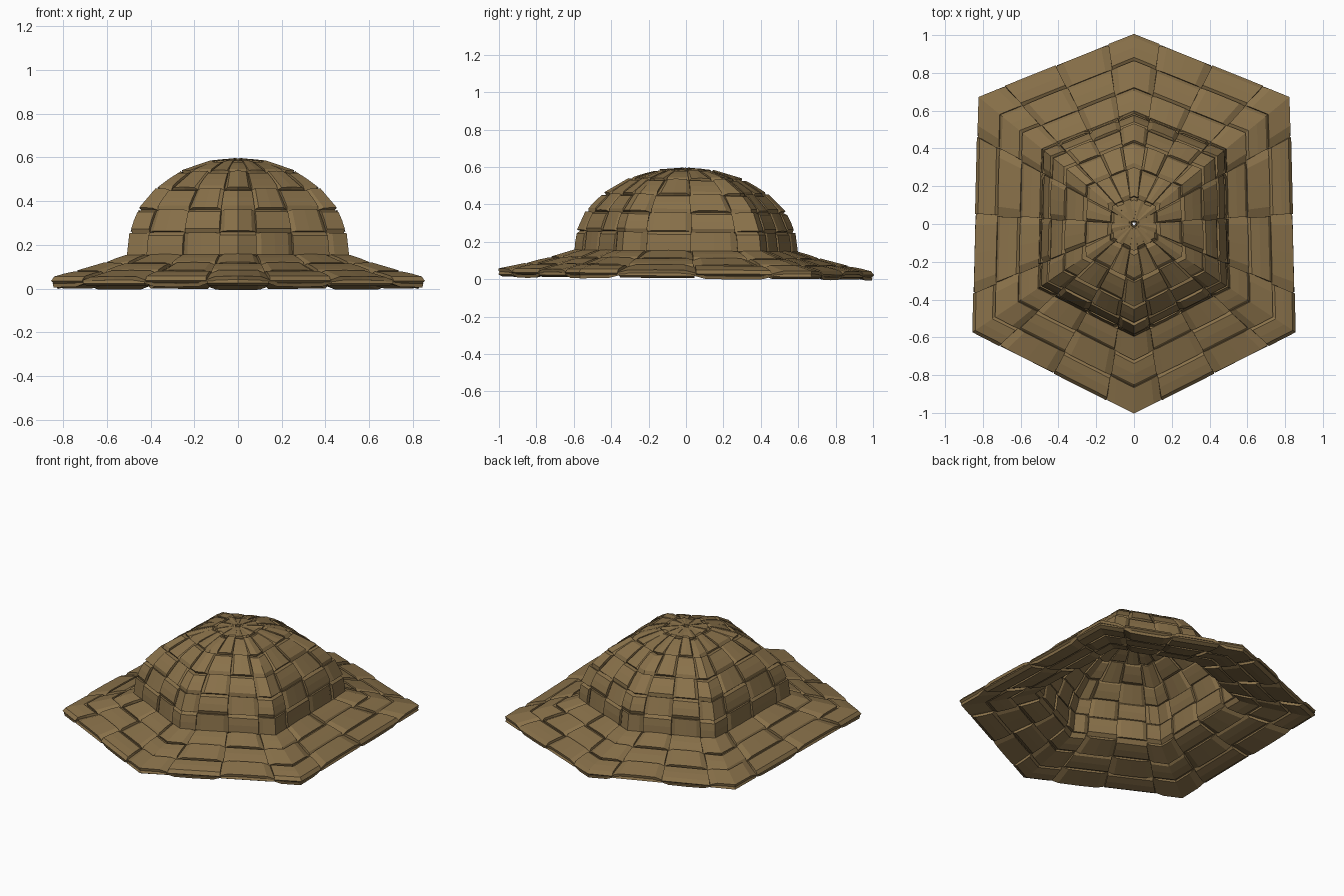
import bpy, math

if "Cube" in bpy.data.objects:
    bpy.data.objects.remove(bpy.data.objects["Cube"])

# Hexagonal outline (unit scale) and hat profile as (scale, height) row boundaries
HEX = [(0, -1), (.85, -.57), (.82, .67), (0, 1), (-.82, .67), (-.85, -.57)]
ROWS = [(1, .025), (.86, .055), (.715, .092), (.575, .135), (.56, .25),
        (.515, .35), (.425, .44), (.295, .517), (.14, .562), (.015, .572)]
COLS = 18
LIFT = .015
THICK = .017

straw = bpy.data.materials.new("straw")
straw.diffuse_color = (.25, .165, .068, 1)
straw.use_nodes = True
straw.node_tree.nodes["Principled BSDF"].inputs["Base Color"].default_value = straw.diffuse_color


def point(col, row, lift):
    """Point on the hat: col runs round the outline, row runs up the profile."""
    u = (col * 6 / COLS) % 6
    k = int(u)
    f = u - k
    a, b = HEX[k % 6], HEX[(k + 1) % 6]
    j = min(int(row), len(ROWS) - 2)
    t = row - j
    (r0, z0), (r1, z1) = ROWS[j], ROWS[j + 1]
    length = math.hypot(r1 - r0, z1 - z0)
    r = r0 + (r1 - r0) * t + (z1 - z0) / length * lift
    z = z0 + (z1 - z0) * t + (r0 - r1) / length * lift
    x, y = (a[0] + (b[0] - a[0]) * f) * r, (a[1] + (b[1] - a[1]) * f) * r
    return x, y, z - .008 * y


def strip(name, pairs, closed):
    """Flat ribbon from pairs of edge points, thickened."""
    verts = [p for pair in pairs for p in pair]
    n = len(pairs)
    faces = []
    for i in range(n if closed else n - 1):
        a, b = 2 * i, 2 * ((i + 1) % n)
        faces.append((a, b, b + 1, a + 1))
    mesh = bpy.data.meshes.new(name)
    mesh.from_pydata(verts, [], faces)
    mesh.materials.append(straw)
    obj = bpy.data.objects.new(name, mesh)
    bpy.context.collection.objects.link(obj)
    mod = obj.modifiers.new("thickness", 'SOLIDIFY')
    mod.thickness = THICK
    mod.offset = 0


n_rows = len(ROWS) - 1
# Horizontal bands, passing over and under the ribs
for j in range(n_rows):
    pairs = []
    for i in range(COLS):
        s = LIFT if (i + j) % 2 == 0 else -LIFT
        for d, h in ((-.36, s), (0, s * 1.1), (.36, s), (.5, 0)):
            pairs.append((point(i + d, j + .01, h), point(i + d, j + .99, h)))
    strip(f"band_{j}", pairs, True)

# Ribs running from the brim edge to the crown
for i in range(COLS):
    pairs = [(point(i - .49, 0, 0), point(i, 0, 0), point(i + .49, 0, 0))]
    for j in range(n_rows):
        s = -LIFT if (i + j) % 2 == 0 else LIFT
        for d, h in ((.14, s), (.5, s * 1.1), (.86, s), (.9999, 0)):
            pairs.append(tuple(point(i + c, j + d, h) for c in (-.49, 0, .49)))
    # three points across so ribs on a corner fold along it
    left = [(p[0], p[1]) for p in pairs]
    right = [(p[1], p[2]) for p in pairs]
    verts = [q for p in pairs for q in p]
    faces = []
    for k in range(len(pairs) - 1):
        for c in (0, 1):
            a = 3 * k + c
            faces.append((a, a + 1, a + 4, a + 3))
    mesh = bpy.data.meshes.new(f"rib_{i}")
    mesh.from_pydata(verts, [], faces)
    mesh.materials.append(straw)
    obj = bpy.data.objects.new(f"rib_{i}", mesh)
    bpy.context.collection.objects.link(obj)
    mod = obj.modifiers.new("thickness", 'SOLIDIFY')
    mod.thickness = THICK
    mod.offset = 0
